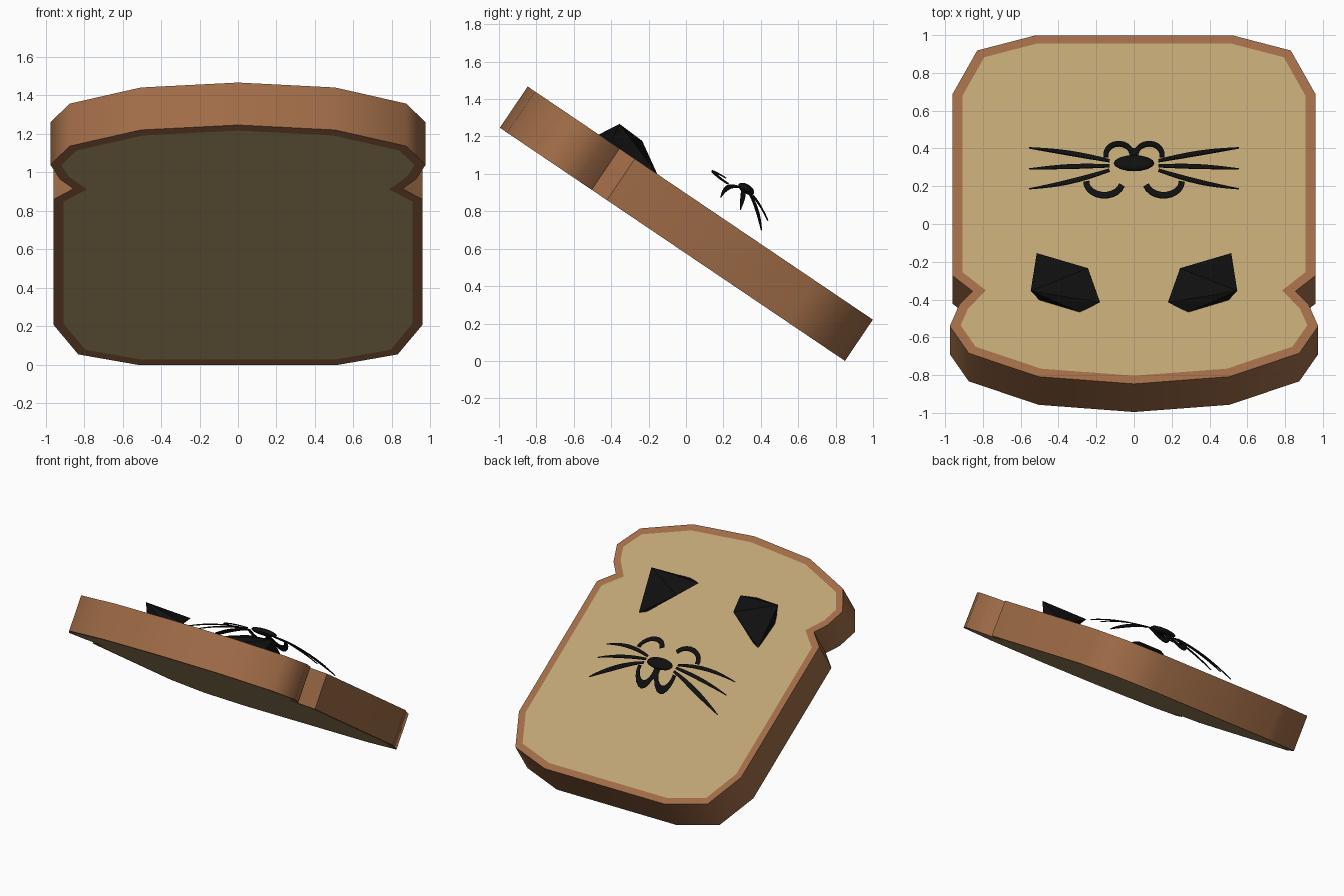
import bpy, bmesh, math
from mathutils import Matrix, Vector

if "Cube" in bpy.data.objects:
    bpy.data.objects.remove(bpy.data.objects["Cube"])


def material(name, rgb):
    m = bpy.data.materials.new(name)
    m.use_nodes = True
    m.diffuse_color = (*rgb, 1)
    m.node_tree.nodes["Principled BSDF"].inputs["Base Color"].default_value = (*rgb, 1)
    return m


crust = material("crust brown", (0.35, 0.15, 0.063))
crumb = material("crumb tan", (0.51, 0.37, 0.17))
black = material("black", (0.005, 0.005, 0.005))


def make(name, bm, *mats):
    bmesh.ops.recalc_face_normals(bm, faces=bm.faces)
    mesh = bpy.data.meshes.new(name)
    bm.to_mesh(mesh)
    bm.free()
    ob = bpy.data.objects.new(name, mesh)
    bpy.context.scene.collection.objects.link(ob)
    for m in mats:
        mesh.materials.append(m)
    return ob


# Bread slice: half outline, extruded, then tilted backwards
THICK = 0.266
half = [(0.52, 0), (0.83, 0.097), (0.96, 0.374), (0.96, 1.535), (0.855, 1.634),
        (0.925, 1.72), (0.975, 1.857), (0.875, 2.03), (0.505, 2.18)]
outline = half + [(0, 2.226)] + [(-x, s) for x, s in reversed(half)]
tilt = Matrix(((1, 0, 0, 0), (0, -0.829, 0.56, 0.85),
               (0, 0.56, 0.829, 0), (0, 0, 0, 1)))

bm = bmesh.new()
base = bm.faces.new([bm.verts.new((x, s, 0)) for x, s in outline])
top = bmesh.ops.extrude_face_region(bm, geom=[base], use_keep_orig=True)["geom"]
bmesh.ops.translate(bm, verts=[g for g in top if isinstance(g, bmesh.types.BMVert)],
                    vec=(0, 0, THICK))
bmesh.ops.recalc_face_normals(bm, faces=bm.faces)
# Rounded side walls shade smoothly, notch and rims stay sharp
for f in bm.faces:
    f.smooth = True
for e in bm.edges:
    s = e.verts[0].co.y
    in_notch = 1.5 < s < 1.7
    e.smooth = e.calc_face_angle(0) < math.radians(53) and not in_notch
# Crumb panels inside a crust rim on both sides
for f in [f for f in bm.faces if len(f.verts) > 4]:
    bmesh.ops.inset_region(bm, faces=[f], thickness=0.052, use_even_offset=True)
    f.material_index = 1
bm.transform(tilt)
make("bread_slice", bm, crust, crumb)


# Ears: faceted wedges standing out of the slice
def surface(y):
    return 0.895 - 0.665 * y


ear = [(0.547, -0.355, 1.267), (0.515, -0.154, 1.0), (0.244, -0.234, 1.176),
       (0.18, -0.414, 1.22), (0.287, -0.467, 1.21), (0.5, -0.403, 1.17)]
ear += [(x, y, surface(y) - 0.03) for x, y in
        ((0.515, -0.16), (0.53, -0.33), (0.5, -0.4), (0.287, -0.46))]
for side, label in ((1, "left"), (-1, "right")):
    bm = bmesh.new()
    for x, y, z in ear:
        bm.verts.new((side * x, y, z))
    hull = bmesh.ops.convex_hull(bm, input=bm.verts)
    bmesh.ops.delete(bm, geom=[g for g in hull["geom_interior"]
                               if isinstance(g, bmesh.types.BMVert)], context="VERTS")
    make(label + "_ear", bm, black)


# Face features lie on a curved sheet floating above the slice
def sheet(x, y):
    return Vector((x, y, 1.03 - 0.6 * (y - 0.13) - 8 * max(0, y - 0.33) ** 2 - 0.4 * x * x))


def ribbon(name, path, width, side):
    bm = bmesh.new()
    rows = []
    for i, p in enumerate(path):
        d = Vector(path[min(i + 1, len(path) - 1)]) - Vector(path[max(i - 1, 0)])
        n = Vector((-d.y, d.x)).normalized() * width(i / (len(path) - 1)) / 2
        rows.append([bm.verts.new(sheet(p[0] + k * n.x, p[1] + k * n.y)) for k in (1, -1)])
    for a, b in zip(rows, rows[1:]):
        bm.faces.new((a[0], a[1], b[1], b[0]))
    bmesh.ops.scale(bm, vec=(side, 1, 1), verts=bm.verts)
    ob = make(name, bm, black)
    mod = ob.modifiers.new("thickness", "SOLIDIFY")
    mod.thickness = 0.006
    mod.offset = 0


def arc(cx, cy, rx, ry, start, end, n=10):
    angles = [math.radians(start + (end - start) * i / n) for i in range(n + 1)]
    return [(cx + rx * math.cos(a), cy + ry * math.sin(a)) for a in angles]


whiskers = {"lower": (0.335, 0.403, 0.006), "middle": (0.308, 0.292, 0.004),
            "upper": (0.285, 0.186, -0.012)}
for side, label in ((1, "left"), (-1, "right")):
    for name, (y0, y1, bow) in whiskers.items():
        path = []
        for i in range(9):
            t = i / 8
            path.append((0.13 + 0.425 * t, y0 + (y1 - y0) * t + bow * math.sin(math.pi * t)))
        ribbon(f"{label}_{name}_whisker", path,
               lambda t: 0.003 + 0.012 * (1 - t) + 0.014 * math.sin(math.pi * t), side)
    ribbon(label + "_closed_eye", arc(0.157, 0.225, 0.096, 0.073, 200 - 5, 360), lambda t: 0.032, side)
    ribbon(label + "_mouth_curve", arc(0.08, 0.365, 0.07, 0.06, -10, 190), lambda t: 0.026, side)

# Mouth stem and nose
ribbon("mouth_stem", [(0, 0.34), (0, 0.365), (0, 0.4)], lambda t: 0.045 - 0.025 * t, 1)
bm = bmesh.new()
bmesh.ops.create_uvsphere(bm, u_segments=16, v_segments=8, radius=1)
bm.transform(Matrix.Translation((0, 0.322, 0.92)) @ Matrix.Rotation(math.radians(-31), 4, "X")
             @ Matrix.Diagonal((0.108, 0.048, 0.025, 1)))
for f in bm.faces:
    f.smooth = True
make("nose", bm, black)
